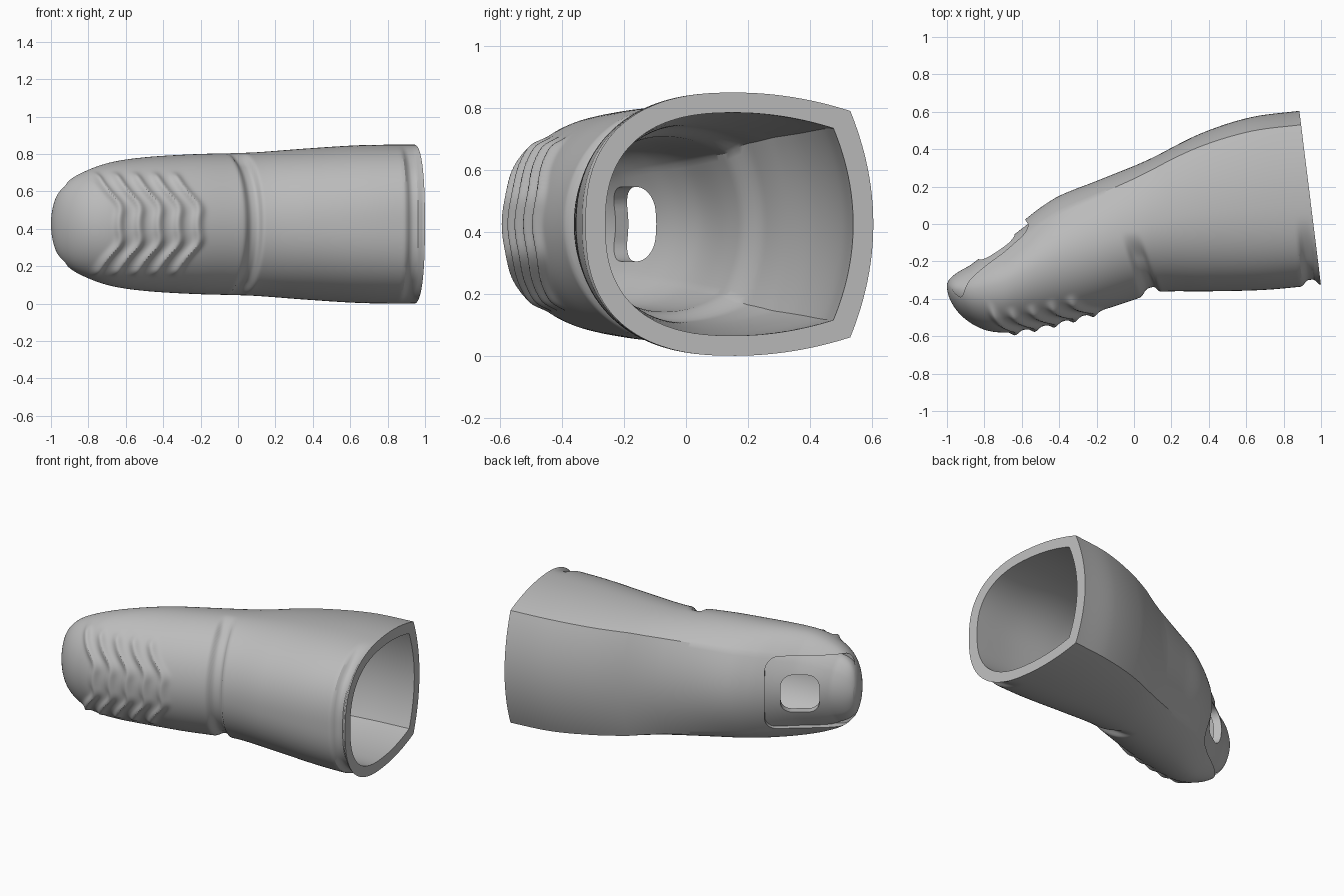
import bpy, bmesh, math
from mathutils import Vector, Matrix

if "Cube" in bpy.data.objects:
    bpy.data.objects.remove(bpy.data.objects["Cube"], do_unlink=True)

MID = 0.425
# station, front y, back y, half height
STATIONS = [(-1, -.33, -.33, 0), (-.97, -.43, -.27, .15), (-.9, -.51, -.205, .235),
            (-.8, -.565, -.13, .29), (-.7, -.58, -.065, .325), (-.6, -.567, .01, .345),
            (-.5, -.548, .088, .357), (-.4, -.525, .15, .365), (-.2, -.47, .23, .375),
            (0, -.405, .31, .38), (.12, -.365, .36, .385), (.4, -.36, .485, .405),
            (.7, -.352, .57, .422), (1, -.325, .605, .425)]
KNOTS = [math.sqrt((r[0] + 1) / 2) for r in STATIONS]


def clamp(a):
    return max(0.0, min(1.0, a))


def ease(a):
    a = clamp(a)
    return a * a * (3 - 2 * a)


def bell(a, width, power=2):
    return math.exp(-abs(a / width) ** power)


def dims(q):
    """Smooth front, back and half height at loft parameter q."""
    i = max(j for j in range(len(KNOTS) - 1) if KNOTS[j] <= q + 1e-9)
    span = KNOTS[i + 1] - KNOTS[i]
    t = (q - KNOTS[i]) / span

    def slope(j, c):
        a, b = max(j - 1, 0), min(j + 1, len(KNOTS) - 1)
        return (STATIONS[b][c] - STATIONS[a][c]) / (KNOTS[b] - KNOTS[a])
    out = []
    for c in (1, 2, 3):
        p0, p1 = STATIONS[i][c], STATIONS[i + 1][c]
        m0, m1 = slope(i, c) * span, slope(i + 1, c) * span
        out.append(p0 + t * m0 + t * t * (3 * (p1 - p0) - 2 * m0 - m1)
                   + t ** 3 * (2 * (p0 - p1) + m0 + m1))
    return out


def half_section(s):
    """Rounded front, tall side, creased corner and bowed back."""
    f = clamp((s + .7) / .9)
    corner_v, corner_w = .85 + .07 * f, .68 + .18 * f
    power = 1 - .2 * clamp(s)
    pts = []
    for i in range(41):
        a = math.pi / 2 * i / 40
        pts.append((.52 * (1 - max(math.cos(a), 0) ** power), math.sin(a) ** power))
    for i in range(1, 17):
        t = i / 16
        pts.append((.52 + (corner_v - .52) * t, 1 - (1 - corner_w) * t ** 2))
    for i in range(1, 13):
        t = 1 - i / 12
        pts.append((1 - (1 - corner_v) * t * t, corner_w * t))
    return pts


def relief(x, y, z, v):
    """Grip ridges and the two bending grooves."""
    a = abs(z - MID)
    d = 0
    if v < .5:
        bend = .13 * ease((a - .05) / .25) - .015 * bell(a - .1, .05)
        for i in range(5):
            d += .022 * bell(x - (-.635 + .105 * i - bend), .025) * ease((.29 - a) / .06)
    d -= .032 * bell(x - .09 + .33 * (y + .38), .042, 4) * ease((-.04 - y) / .16)
    d -= .032 * bell(x - .945 + .1 * (y + .33), .036, 4) * ease((.04 - y) / .25)
    return d


def ring(q, inset, detailed):
    s = 2 * q * q - 1
    front, back, half = dims(q)
    front, back, half = front + inset, back - inset, half - inset
    shear = .124 * clamp(s)
    upper = half_section(s)
    loop = upper + [(v, -w) for v, w in upper[-2:0:-1]]
    pts = []
    for v, w in loop:
        y, z = front + v * (back - front), MID + w * half
        x = s - shear * (y + .33)
        if detailed:
            n = Vector((y - (front + .52 * (back - front)), z - MID)).normalized()
            d = relief(x, y, z, v)
            y, z = y + n.x * d, z + n.y * d
        pts.append((x, y, z))
    return pts


def wall(s):
    """Shell thickness, stepping up beyond the knuckle."""
    return .065 + .03 * ease((.02 - s) / .12)


def finish(bm, name):
    bmesh.ops.recalc_face_normals(bm, faces=bm.faces)
    me = bpy.data.meshes.new(name)
    bm.to_mesh(me)
    bm.free()
    ob = bpy.data.objects.new(name, me)
    bpy.context.collection.objects.link(ob)
    return ob


def loft(name, rings):
    bm = bmesh.new()
    loops = [[bm.verts.new(p) for p in r] for r in rings]
    count = len(loops[0])
    for a, b in zip(loops, loops[1:]):
        for i in range(count):
            j = (i + 1) % count
            bm.faces.new((a[i], a[j], b[j], b[i]))
    bm.faces.new(loops[0])
    bm.faces.new(loops[-1])
    return finish(bm, name)


def rounded_block(name, centre, size, radius):
    """Block with rounded corners, standing square to the nail slope."""
    bm = bmesh.new()
    bmesh.ops.create_cube(bm, size=1)
    bmesh.ops.scale(bm, vec=size, verts=bm.verts)
    edges = [e for e in bm.edges
             if abs((e.verts[0].co - e.verts[1].co).normalized().y) > .9]
    bmesh.ops.bevel(bm, geom=edges, offset=radius, segments=8, profile=.5, affect='EDGES')
    bm.transform(Matrix.Translation(centre) @ Matrix.Rotation(math.radians(33), 4, 'Z'))
    ob = finish(bm, name)
    ob.hide_render = True
    return ob


def cut(target, cutter):
    mod = target.modifiers.new("cut", 'BOOLEAN')
    mod.operation, mod.solver, mod.object = 'DIFFERENCE', 'EXACT', cutter
    bpy.ops.object.select_all(action='DESELECT')
    bpy.context.view_layer.objects.active = target
    target.select_set(True)
    bpy.ops.object.modifier_apply(modifier=mod.name)


# Hollow fingertip shell: outside, open rim, then back along the cavity
N = 320
outer = [ring(i / N, 0, True) for i in range(2, N + 1)]
inner = [ring(q, wall(2 * q * q - 1), False)
         for q in [1 - (1 - .265) * i / 90 for i in range(91)]]
sleeve = loft("finger_sleeve", outer + inner)

# Nail bed: sunken area following the shell, running out at the tip
core = loft("nail_bed_core", [ring(q, .035 * clamp(2 * q * q / .12), False)
                              for q in [i / 90 for i in range(5, 91)]])
core.hide_render = True
outward = Matrix.Rotation(math.radians(33), 3, 'Z') @ Vector((-.02, .1, 0))
recess = rounded_block("nail_recess_cutter", Vector((-.755, -.16, MID)) + outward,
                       (.53, .4, .47), .08)
cut(recess, core)
cut(sleeve, recess)

# Window through the nail bed
window = rounded_block("nail_window_cutter", Vector((-.71, -.16, MID)), (.23, .34, .24), .07)
cut(sleeve, window)
for helper in (core, recess, window):
    bpy.data.objects.remove(helper, do_unlink=True)

# Plain grey finish
grey = bpy.data.materials.new("light_grey")
grey.use_nodes = True
grey.diffuse_color = (.5, .5, .5, 1)
grey.node_tree.nodes["Principled BSDF"].inputs["Base Color"].default_value = (.5, .5, .5, 1)
sleeve.data.materials.clear()
sleeve.data.materials.append(grey)
bpy.ops.object.select_all(action='DESELECT')
bpy.context.view_layer.objects.active = sleeve
sleeve.select_set(True)
bpy.ops.object.shade_smooth_by_angle(angle=math.radians(32))
